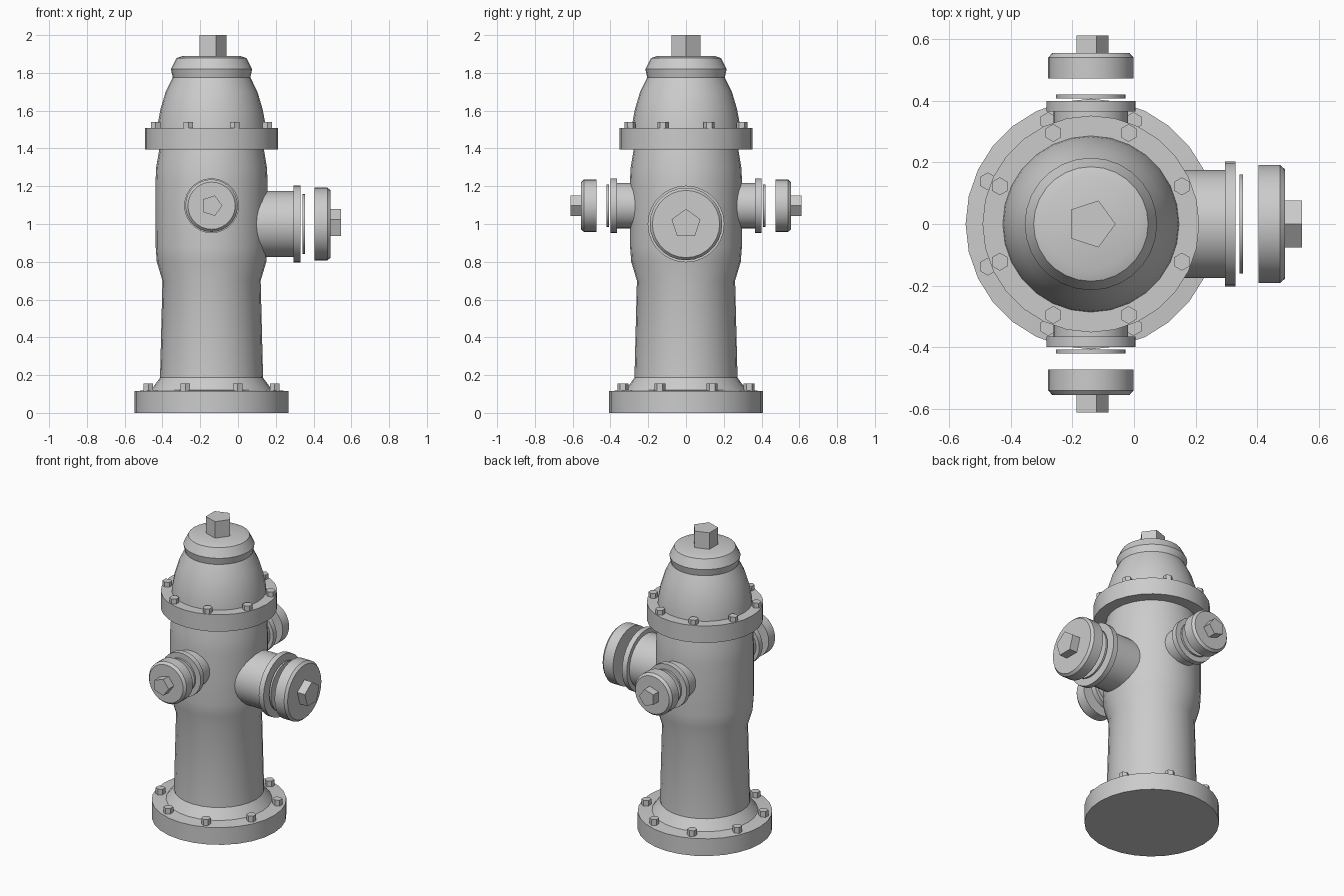
import bpy
import bmesh
import math
from mathutils import Matrix, Vector

cube = bpy.data.objects.get("Cube")
if cube:
    bpy.data.objects.remove(cube, do_unlink=True)

AXIS_X = -0.14   # the barrel stands off-centre because of the large outlet

grey = bpy.data.materials.new("cast_grey")
grey.use_nodes = True
colour = (0.6, 0.6, 0.6, 1)
grey.diffuse_color = colour
grey.node_tree.nodes["Principled BSDF"].inputs["Base Color"].default_value = colour


def finish(bm, name, matrix, smooth=True):
    """Turn a bmesh into a placed, shaded object."""
    bmesh.ops.recalc_face_normals(bm, faces=bm.faces)
    mesh = bpy.data.meshes.new(name)
    bm.to_mesh(mesh)
    bm.free()
    mesh.materials.append(grey)
    obj = bpy.data.objects.new(name, mesh)
    bpy.context.collection.objects.link(obj)
    obj.matrix_world = matrix
    if smooth:
        bpy.ops.object.select_all(action="DESELECT")
        obj.select_set(True)
        bpy.context.view_layer.objects.active = obj
        bpy.ops.object.shade_smooth_by_angle(angle=math.radians(32))
    return obj


def turned(name, profile, matrix, sides=28, smooth=True):
    """Closed solid of revolution about local z from (radius, height) pairs."""
    bm = bmesh.new()
    rings = []
    for r, z in profile:
        rings.append([bm.verts.new((r * math.cos(a), r * math.sin(a), z))
                      for a in (math.tau * i / sides for i in range(sides))])
    for low, high in zip(rings, rings[1:]):
        for i in range(sides):
            j = (i + 1) % sides
            bm.faces.new((low[i], low[j], high[j], high[i]))
    bm.faces.new(rings[0])
    bm.faces.new(rings[-1])
    return finish(bm, name, matrix, smooth)


def disc(name, r, z0, z1, matrix, sides=28, smooth=True):
    return turned(name, [(r, z0), (r, z1)], matrix, sides, smooth)


def bolt_ring(name, ring_radius, z0, z1):
    """Eight hexagonal bolt heads in one object."""
    bm = bmesh.new()
    for k in range(8):
        a = math.tau * (k + 0.5) / 8
        spot = Vector((ring_radius * math.cos(a), ring_radius * math.sin(a), (z0 + z1) / 2))
        bmesh.ops.create_cone(bm, cap_ends=True, segments=6, radius1=0.029, radius2=0.029,
                              depth=z1 - z0, matrix=Matrix.Translation(spot))
    finish(bm, name, upright, smooth=False)


def outlet(name, matrix, pipe_r, flange_r, flange, gasket_r, gasket, cap_r, cap, nut_r, nut_end):
    """Pipe, flange, loose gasket, chamfered cap and five-sided nut along local z."""
    disc(name + "_pipe", pipe_r, 0.1, flange[0] + 0.01, matrix)
    disc(name + "_flange", flange_r, *flange, matrix)
    disc(name + "_gasket", gasket_r, *gasket, matrix)
    turned(name + "_cap", [(cap_r, cap[0]), (cap_r, cap[1] - 0.016),
                           (cap_r - 0.014, cap[1])], matrix)
    disc(name + "_nut", nut_r, cap[1] - 0.01, nut_end, matrix, 5, False)


upright = Matrix.Translation((AXIS_X, 0, 0))

# Base plate, flaring into the barrel
turned("base", [(0.407, 0), (0.407, 0.115), (0.32, 0.122), (0.27, 0.19)], upright)

# Barrel with its wider upper half
turned("barrel", [(0.273, 0.18), (0.26, 0.7), (0.29, 0.8), (0.296, 0.88),
                  (0.297, 1.22), (0.293, 1.3), (0.276, 1.4)], upright)

# Flange and domed bonnet
disc("bonnet_flange", 0.352, 1.395, 1.508, upright)
turned("bonnet", [(0.287, 1.5), (0.283, 1.54), (0.27, 1.61), (0.243, 1.7),
                  (0.206, 1.775)], upright)
turned("bonnet_cap", [(0.204, 1.77), (0.215, 1.82), (0.186, 1.878), (0.15, 1.89)], upright)
disc("top_nut", 0.08, 1.88, 2.0, upright, 5, False)

# Bolt heads
bolt_ring("base_bolts", 0.362, 0.105, 0.156)
bolt_ring("bonnet_bolts", 0.32, 1.5, 1.54)

# Large outlet on the left; local x points up so the nut has a corner on top
large = Matrix.Translation((AXIS_X, 0, 1.0)) @ Matrix(
    ((0, 0, 1, 0), (0, -1, 0, 0), (1, 0, 0, 0), (0, 0, 0, 1)))
off = -AXIS_X
outlet("large_outlet", large, 0.175, 0.203, (0.295 + off, 0.33 + off),
       0.16, (0.342 + off, 0.354 + off), 0.192, (0.404 + off, 0.49 + off), 0.08, 0.546 + off)

# Small outlets at front and back
for side, sign in (("front", 1), ("back", -1)):
    small = Matrix.Translation((AXIS_X, 0, 1.097)) @ Matrix.Rotation(sign * math.pi / 2, 4, "X")
    outlet(side + "_outlet", small, 0.121, 0.145, (0.365, 0.4),
           0.113, (0.407, 0.42), 0.139, (0.473, 0.556), 0.057, 0.612)
